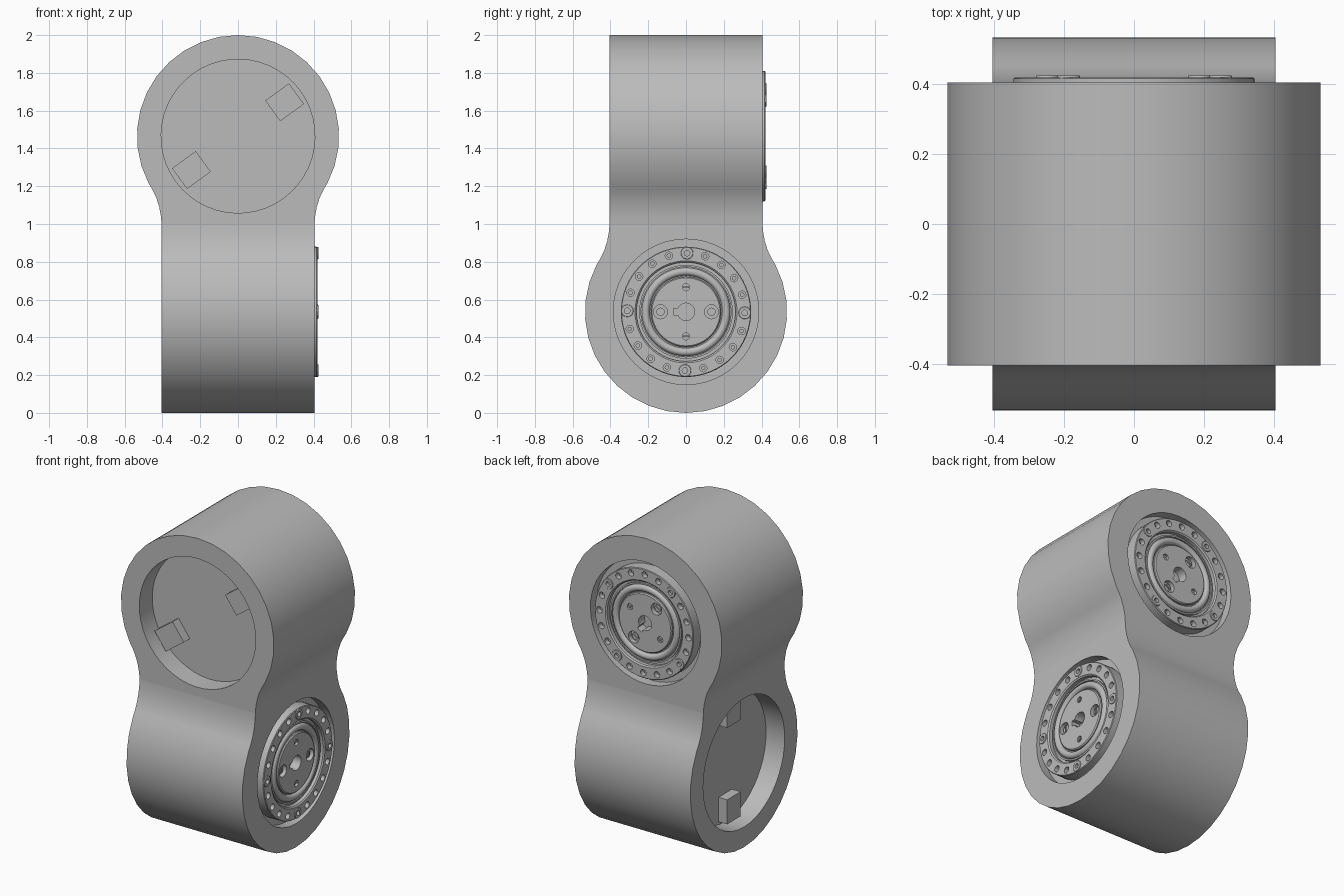
import bpy, bmesh
from math import sin, cos, pi, radians
from mathutils import Matrix, Vector

if "Cube" in bpy.data.objects:
    bpy.data.objects.remove(bpy.data.objects["Cube"])

HALF, RAD, AXIS = 0.405, 0.535, 0.465    # half width, end radius, axis height above the joint

grey = bpy.data.materials.new("housing grey")
grey.use_nodes = True
grey.diffuse_color = (0.5, 0.5, 0.5, 1)
grey.node_tree.nodes["Principled BSDF"].inputs["Base Color"].default_value = (0.5, 0.5, 0.5, 1)


def make_object(name, bm, matrix=None):
    bmesh.ops.recalc_face_normals(bm, faces=bm.faces[:])
    if matrix:
        bm.transform(matrix)
    mesh = bpy.data.meshes.new(name)
    bm.to_mesh(mesh)
    bm.free()
    mesh.materials.append(grey)
    ob = bpy.data.objects.new(name, mesh)
    bpy.context.collection.objects.link(ob)
    return ob


def lathe(bm, profile, segs, x=0, y=0):
    """Turn a (radius, height) profile around a z axis at x, y."""
    rings = []
    for r, h in profile:
        n = 1 if r == 0 else segs
        rings.append([bm.verts.new((x + r * cos(2 * pi * i / segs), y + r * sin(2 * pi * i / segs), h))
                      for i in range(n)])
    for a, b in zip(rings, rings[1:]):
        for i in range(segs):
            j = (i + 1) % segs
            quad = [a[i % len(a)], a[j % len(a)], b[j % len(b)], b[i % len(b)]]
            bm.faces.new(list(dict.fromkeys(quad)))


def drill(bm, r, bottom, x=0, y=0, segs=16):
    lathe(bm, [(0, bottom), (r, bottom), (r, 0.1), (0, 0.1)], segs, x, y)


def box(bm, size, centre):
    bmesh.ops.create_cube(bm, size=1, matrix=Matrix.Translation(centre) @ Matrix.Diagonal((*size, 1)))


def cut(ob, cutter):
    mod = ob.modifiers.new("cut", 'BOOLEAN')
    mod.operation, mod.solver, mod.object = 'DIFFERENCE', 'EXACT', cutter
    mod.use_self = True
    bpy.context.view_layer.objects.active = ob
    bpy.ops.object.modifier_apply(modifier=mod.name)
    bpy.data.objects.remove(cutter)


def smooth(ob):
    bpy.ops.object.select_all(action='DESELECT')
    ob.select_set(True)
    bpy.context.view_layer.objects.active = ob
    bpy.ops.object.shade_smooth_by_angle(angle=radians(32))
    for p in ob.data.polygons:           # keep the large plane faces flat
        if len(p.vertices) > 8:
            p.use_smooth = False


def frame(x_dir, normal, origin):
    n, x = Vector(normal), Vector(x_dir).normalized()
    return Matrix.Translation(origin) @ Matrix((x, n.cross(x), n)).transposed().to_4x4()


# Housing: two round-ended prisms at right angles, sharing a square joint
neck = [(0.405, 0), (0.408, 0.04), (0.417, 0.09), (0.433, 0.14), (0.452, 0.18)]
arc = [(RAD * cos(a), AXIS + RAD * sin(a)) for a in (radians(-28 + 236 * i / 22) for i in range(23))]
outline = neck + arc + [(-x, z) for x, z in reversed(neck)]
bm = bmesh.new()
for upper in (True, False):
    def place(x, y, z):
        return (x, y, 1 + z) if upper else (y, x, 1 - z)
    front = [bm.verts.new(place(x, -HALF, z)) for x, z in outline]
    back = [bm.verts.new(place(x, HALF, z)) for x, z in outline]
    bm.faces.new(front)
    bm.faces.new(back)
    for i in range(len(outline) - 1):
        bm.faces.new((front[i], front[i + 1], back[i + 1], back[i]))
bmesh.ops.remove_doubles(bm, verts=bm.verts[:], dist=0.0001)
housing = make_object("housing", bm)

turn = radians(36)
ends = {
    "upper": ((-sin(turn), 0, cos(turn)), (0, 1, 0), Vector((0, 0, 1 + AXIS))),
    "lower": ((0, 1, 0), (1, 0, 0), Vector((0, 0, 1 - AXIS))),
}
POCKET = 0.06

for name, (x_dir, normal, centre) in ends.items():
    n = Vector(normal)
    face = frame(x_dir, normal, centre + n * HALF)
    rear = frame(x_dir, -n, centre - n * HALF)

    # Pocket around the flange, and the open socket on the opposite side
    for m, r, depth in ((face, 0.385, POCKET), (rear, 0.407, 0.13)):
        bm = bmesh.new()
        drill(bm, r, -depth, segs=48)
        cut(housing, make_object("cutter", bm, m))

    # Two locating blocks on the socket floor
    bm = bmesh.new()
    for s in (-1, 1):
        box(bm, (0.135, 0.155, 0.07), (0, s * 0.305, -0.105))
    make_object(name + "_locating_blocks", bm, rear)

    # Output flange: bolt ring, grooves, rounded lip and hub plate
    lip = [(0.213 - 0.021 * cos(a), -0.012 + 0.02 * sin(a)) for a in (pi * i / 6 for i in range(7))]
    bm = bmesh.new()
    lathe(bm, [(0, 0.004), (0.18, 0.004), (0.186, -0.002), (0.186, -0.012)] + lip +
          [(0.238, -0.012), (0.238, -0.002), (0.248, -0.002), (0.248, -0.015), (0.262, -0.015),
           (0.262, 0.008), (0.27, 0.015), (0.341, 0.015), (0.345, 0.011), (0.345, -0.08), (0, -0.08)], 64)
    flange = make_object(name + "_flange", bm, face)

    # Bolt holes, hub holes and keyed centre bore
    bm = bmesh.new()
    for i in range(20):
        a = 2 * pi * i / 20 - radians(1)
        drill(bm, 0.02, -0.02, 0.311 * cos(a), 0.311 * sin(a), 12)
    for s in (-1, 1):
        drill(bm, 0.037, -0.025, s * 0.135, 0, 20)
        drill(bm, 0.019, -0.012, 0, s * 0.13, 12)
    cut(flange, make_object("cutter", bm, face))
    bm = bmesh.new()
    drill(bm, 0.046, -0.055, segs=24)
    cut(flange, make_object("cutter", bm, face))
    bm = bmesh.new()
    box(bm, (0.06, 0.035, 0.155), (-0.037, 0, 0.0225))
    cut(flange, make_object("cutter", bm, face))
    smooth(flange)

    # Raised bolt bosses, recessed bolts and hub screws
    bm = bmesh.new()
    for i in range(20):
        a = 2 * pi * i / 20 - radians(1)
        x, y = 0.311 * cos(a), 0.311 * sin(a)
        if i % 5 == 0:
            lathe(bm, [(0, 0), (0.015, 0), (0.015, 0.02), (0.031, 0.02), (0.033, 0.017), (0.033, -0.03)], 16, x, y)
        else:
            lathe(bm, [(0, -0.008), (0.012, -0.008), (0.012, -0.021)], 10, x, y)
    for s in (-1, 1):
        lathe(bm, [(0, -0.01), (0.022, -0.01), (0.022, -0.026)], 16, s * 0.135, 0)
        box(bm, (0.008, 0.03, 0.008), (s * 0.135, 0, -0.008))
        box(bm, (0.03, 0.007, 0.012), (0, s * 0.13, -0.007))
    smooth(make_object(name + "_bolts", bm, face))

smooth(housing)
